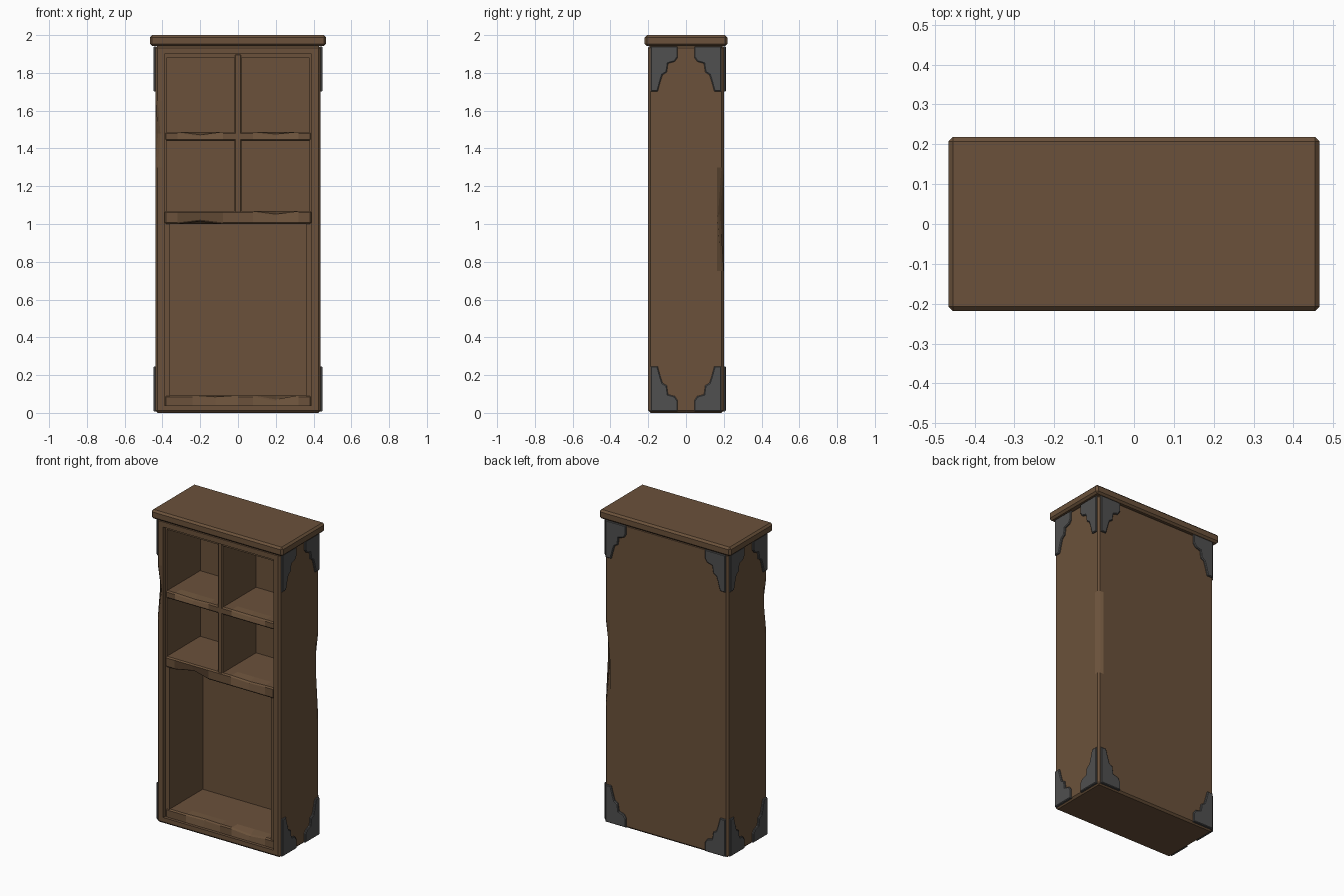
import bpy, bmesh
from mathutils import Vector

if "Cube" in bpy.data.objects:
    bpy.data.objects.remove(bpy.data.objects["Cube"])


def material(name, rgb):
    m = bpy.data.materials.new(name)
    m.diffuse_color = (*rgb, 1.0)
    m.use_nodes = True
    m.node_tree.nodes["Principled BSDF"].inputs["Base Color"].default_value = m.diffuse_color
    return m


WOOD = material("brown wood", (0.145, 0.083, 0.043))
IRON = material("dark iron", (0.08, 0.08, 0.08))


def finish(name, bm, mat):
    bmesh.ops.recalc_face_normals(bm, faces=bm.faces)
    me = bpy.data.meshes.new(name)
    bm.to_mesh(me)
    bm.free()
    me.materials.append(mat)
    ob = bpy.data.objects.new(name, me)
    bpy.context.collection.objects.link(ob)
    return ob


def box(name, lo, hi, bevel=0.0, cuts=(), dents=()):
    """Chamfered box; cuts = (axis, position) loops, dents = (point, reach, shift)."""
    bm = bmesh.new()
    bmesh.ops.create_cube(bm, size=1)
    lo, hi = Vector(lo), Vector(hi)
    for v in bm.verts:
        v.co = Vector([(lo[i] + hi[i]) / 2 + v.co[i] * (hi[i] - lo[i]) for i in range(3)])
    if bevel:
        bmesh.ops.bevel(bm, geom=bm.edges[:], offset=bevel, segments=1, affect='EDGES')
    for axis, pos in cuts:
        n = Vector((0, 0, 0))
        n[axis] = 1
        bmesh.ops.bisect_plane(bm, geom=bm.verts[:] + bm.edges[:] + bm.faces[:],
                               plane_co=n * pos, plane_no=n)
    for point, reach, shift in dents:
        for v in bm.verts:
            if all(abs(v.co[i] - point[i]) < reach for i in range(3)):
                v.co += Vector(shift)
    return finish(name, bm, WOOD)


# Carcass with worn edges
carcass = box("carcass", (-0.437, -0.2, 0), (0.437, 0.2, 1.945), 0.012,
              [(0, -0.4), (0, 0.4), (1, -0.165), (1, 0.165)] +
              [(2, z) for z in (0.3, 0.75, 1.05, 1.3, 1.48, 1.65)],
              [((0.437, 0.2, 1.05), 0.02, (-0.018, -0.018, 0)),
               ((-0.437, -0.2, 1.48), 0.02, (0.014, 0.014, 0))])

# Hollow out the front
cutter = box("cavity_cutter", (-0.39, -0.3, 0.04), (0.39, 0.16, 1.9))
cutter.hide_render = True
cutter.hide_viewport = True
cutter.display_type = 'WIRE'
mod = carcass.modifiers.new("cavity", 'BOOLEAN')
mod.operation = 'DIFFERENCE'
mod.solver = 'EXACT'
mod.object = cutter
bpy.context.view_layer.update()
me = bpy.data.meshes.new_from_object(
    carcass.evaluated_get(bpy.context.evaluated_depsgraph_get()))
carcass.modifiers.clear()
carcass.data = me
bpy.data.objects.remove(cutter)

# Top board
box("top_board", (-0.466, -0.219, 1.942), (0.466, 0.219, 2.0), 0.012)

# Inner linings, set back from the front frame
F, B = -0.178, 0.165
for s, side in ((-1, "left"), (1, "right")):
    for label, w, z0, z1 in (("lower", 0.36, 0.03, 1.03), ("upper", 0.378, 1.03, 1.905)):
        a, b = sorted((s * w, s * 0.395))
        box(f"{label}_lining_{side}", (a, F, z0), (b, B, z1))
box("top_rail", (-0.395, F, 1.88), (0.395, B, 1.91))


# Shelves with chipped front edges: chips = (x, top or bottom, depth)
def shelf(name, z0, z1, y0, chips):
    cuts, dents = [], []
    for x, up, d in chips:
        cuts += [(0, x - 0.12), (0, x), (0, x + 0.12)]
        dents.append(((x, y0, z1 if up else z0), 0.016, (0, 0.02, -d if up else d)))
    cuts.append((1, -0.12))
    box(name, (-0.388, y0, z0), (0.388, B, z1), 0.008, cuts, dents)


shelf("floor_board", 0.03, 0.093, F - 0.004, [(0.2, True, 0.022), (-0.12, True, 0.008)])
shelf("middle_shelf", 1.0, 1.068, F - 0.008, [(-0.2, False, 0.015), (0.2, True, 0.016)])
shelf("upper_shelf", 1.44, 1.488, F - 0.004, [(-0.2, True, 0.016), (0.2, True, 0.012)])

# Upright divider
box("divider", (-0.018, F - 0.004, 1.05), (0.018, B, 1.9), 0.006)

# Stepped iron corner plates
PROFILE = [(0, 0), (0.143, 0), (0.143, 0.058), (0.128, 0.08), (0.092, 0.09),
           (0.085, 0.137), (0.063, 0.15), (0.053, 0.18), (0.037, 0.238), (0, 0.238)]


def plate(name, place):
    """place maps (u, v, depth) to a position."""
    bm = bmesh.new()
    rings = []
    for inset, d in ((0, -0.004), (0, 0.007), (0.004, 0.011)):
        rings.append([bm.verts.new(place(u + (inset if u == 0 else -inset),
                                         v + (inset if v == 0 else -inset), d))
                      for u, v in PROFILE])
    n = len(PROFILE)
    for r0, r1 in zip(rings, rings[1:]):
        for i in range(n):
            j = (i + 1) % n
            bm.faces.new((r0[i], r0[j], r1[j], r1[i]))
    bm.faces.new(rings[0])
    bm.faces.new(rings[-1])
    finish(name, bm, IRON)


for level in ("top", "bottom"):
    def height(v, top=(level == "top")):
        return 1.94 - v if top else 0.008 + v
    for s, side in ((-1, "left"), (1, "right")):
        for t, end in ((-1, "front"), (1, "rear")):
            plate(f"{level}_{side}_{end}_side_plate",
                  lambda u, v, d: (s * (0.437 + d), t * (0.187 - u), height(v)))
        plate(f"{level}_{side}_back_plate",
              lambda u, v, d: (s * (0.424 - u), 0.2 + d, height(v)))
